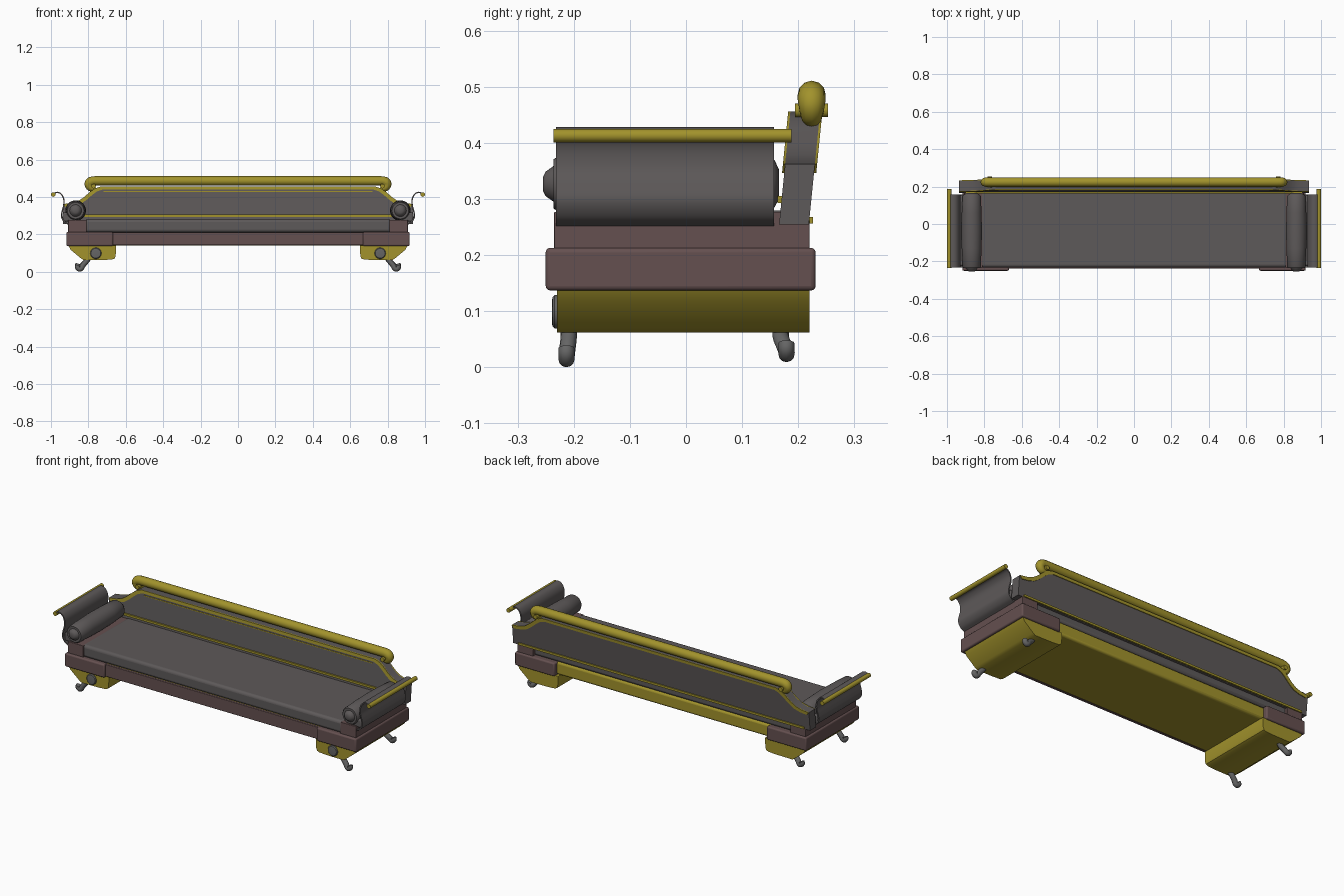
import bpy, bmesh, math
from mathutils import Vector

if "Cube" in bpy.data.objects:
    bpy.data.objects.remove(bpy.data.objects["Cube"])


def material(name, rgb):
    m = bpy.data.materials.new(name)
    m.diffuse_color = (*rgb, 1)
    m.use_nodes = True
    m.node_tree.nodes["Principled BSDF"].inputs["Base Color"].default_value = m.diffuse_color
    return m


GOLD = material("gold", (0.36, 0.29, 0.025))
WOOD = material("wood", (0.13, 0.08, 0.08))
GREY = material("fabric", (0.11, 0.10, 0.10))
METAL = material("metal", (0.13, 0.13, 0.13))


def finish(ob, mat, bevel=0, angle=35):
    if mat:
        ob.data.materials.append(mat)
    if bevel:
        b = ob.modifiers.new("bevel", "BEVEL")
        b.width, b.segments, b.limit_method = bevel, 3, "ANGLE"
        b.angle_limit = math.radians(50)
    bpy.ops.object.select_all(action="DESELECT")
    ob.select_set(True)
    bpy.context.view_layer.objects.active = ob
    bpy.ops.object.shade_smooth_by_angle(angle=math.radians(angle))
    return ob


def from_bmesh(name, bm):
    bmesh.ops.recalc_face_normals(bm, faces=bm.faces[:])
    me = bpy.data.meshes.new(name)
    bm.to_mesh(me)
    bm.free()
    ob = bpy.data.objects.new(name, me)
    bpy.context.collection.objects.link(ob)
    return ob


def prism(name, outline, y0, y1, mat, bevel=0, lean=0):
    """Extrude an x-z outline along y, optionally leaning back with height."""
    bm = bmesh.new()
    rings = [[bm.verts.new((x, y + lean * (z - 0.255), z)) for x, z in outline] for y in (y0, y1)]
    n = len(outline)
    for i in range(n):
        j = (i + 1) % n
        bm.faces.new((rings[0][i], rings[0][j], rings[1][j], rings[1][i]))
    bm.faces.new(rings[0])
    bm.faces.new(rings[1])
    return finish(from_bmesh(name, bm), mat, bevel)


def box(name, x0, x1, y0, y1, z0, z1, mat, bevel=0):
    return prism(name, [(x0, z0), (x1, z0), (x1, z1), (x0, z1)], y0, y1, mat, bevel)


def smooth_path(pts, steps=5):
    p = [Vector(q) for q in pts]
    p = [2 * p[0] - p[1]] + p + [2 * p[-1] - p[-2]]
    out = []
    for a, b, c, d in zip(p, p[1:], p[2:], p[3:]):
        for k in range(steps):
            t = k / steps
            out.append(0.5 * (2 * b + (c - a) * t + (2 * a - 5 * b + 4 * c - d) * t * t
                              + (3 * b - a - 3 * c + d) * t ** 3))
    return out + [p[-2]]


def tube(name, pts, r, mat, radii=None):
    cu = bpy.data.curves.new(name, "CURVE")
    cu.dimensions, cu.bevel_depth, cu.bevel_resolution, cu.use_fill_caps = "3D", r, 4, True
    sp = cu.splines.new("POLY")
    sp.points.add(len(pts) - 1)
    for i, q in enumerate(pts):
        sp.points[i].co = (*q, 1)
        if radii:
            sp.points[i].radius = radii(i / (len(pts) - 1))
    ob = bpy.data.objects.new(name, cu)
    bpy.context.collection.objects.link(ob)
    bpy.ops.object.select_all(action="DESELECT")
    ob.select_set(True)
    bpy.context.view_layer.objects.active = ob
    bpy.ops.object.convert(target="MESH")
    return finish(bpy.context.object, mat)


def lathe(name, x, z, profile, mat, n=32):
    """Revolve (y, radius) pairs about an axis parallel to y."""
    bm = bmesh.new()
    rings = [[bm.verts.new((x + r * math.cos(2 * math.pi * k / n), y,
                            z + r * math.sin(2 * math.pi * k / n))) for k in range(n)]
             for y, r in profile]
    for a, b in zip(rings, rings[1:]):
        for k in range(n):
            bm.faces.new((a[k], a[(k + 1) % n], b[(k + 1) % n], b[k]))
    bm.faces.new(rings[0])
    bm.faces.new(rings[-1])
    return finish(from_bmesh(name, bm), mat)


# Base frame, front rail and seat
box("base_frame", -0.7, 0.7, -0.225, 0.205, 0.14, 0.212, GOLD, 0.012)
box("front_rail", -0.68, 0.68, -0.238, -0.222, 0.142, 0.211, WOOD, 0.003)
box("seat", -0.82, 0.82, -0.232, 0.205, 0.211, 0.28, GREY, 0.015)

# Backrest outline: top edge from left to right
half = [(0.935, 0.362), (0.89, 0.368), (0.855, 0.378), (0.825, 0.398), (0.79, 0.428),
        (0.765, 0.446), (0.735, 0.456)]
top = [(-x, z) for x, z in half] + half[::-1]
prism("backrest", [(0.935, 0.255), (-0.935, 0.255)] + top, 0.166, 0.219, GREY, lean=0.1)

# Gold trim on the front and back edges of the backrest
for tag, y in (("front", 0.166), ("back", 0.219)):
    outer = [(-0.937, 0.255)] + top + [(0.937, 0.255)]
    inner = [(x * 0.985, z - 0.016) for x, z in top]
    band = top + inner[::-1]
    prism(f"{tag}_top_trim", band, y - 0.004, y + 0.004, GOLD, lean=0.1)
    zb = 0.293 if tag == "front" else 0.256
    box(f"{tag}_lower_trim", -0.9, 0.9, y - 0.003, y + 0.007, zb, zb + 0.012, GOLD)
box("front_inner_trim", -0.72, 0.72, 0.181, 0.19, 0.426, 0.431, GOLD)

# Top rail with scrolled ends
end = [(0.765, 0.486), (0.787, 0.482), (0.797, 0.468), (0.79, 0.452), (0.774, 0.447), (0.764, 0.455)]
right = [(x, 0.224, z) for x, z in smooth_path([Vector((x, 0, z)).xz for x, z in end])]
left = [(-x, y, z) for x, y, z in right[::-1]]
n_end = len(right)
tube("top_rail", left + right, 0.025, GOLD,
     lambda t: 1 - 0.5 * max(0, abs(2 * t - 1) * 1.15 - 0.35))

for s, side in ((-1, "left"), (1, "right")):
    # Peg through the scroll
    lathe(f"{side}_scroll_peg", s * 0.772, 0.458, [(0.194, 0.012), (0.253, 0.012)], GOLD, 16)

    # Wooden corner rail with rounded edges and arm base block
    box(f"{side}_corner_rail", s * 0.668, s * 0.918, -0.25, 0.231, 0.137, 0.213, WOOD, 0.008)
    box(f"{side}_arm_base", s * 0.81, s * 0.908, -0.235, 0.22, 0.21, 0.277, WOOD, 0.002)

    # Gold leg block with sloping outer side
    block = [(0.652, 0.14), (0.654, 0.085), (0.659, 0.072), (0.672, 0.066), (0.72, 0.063),
             (0.825, 0.062), (0.84, 0.072), (0.895, 0.118), (0.907, 0.14)]
    prism(f"{side}_leg_block", [(s * x, z) for x, z in block], -0.23, 0.22, GOLD)
    lathe(f"{side}_leg_rosette", s * 0.76, 0.099,
          [(-0.239, 0.018), (-0.238, 0.026), (-0.234, 0.03), (-0.225, 0.03)], METAL)

    # Curled feet
    for tag, y, dy, lift in (("front", -0.209, -0.004, 0), ("back", 0.169, 0.01, 0.009)):
        foot = smooth_path([(s * 0.797, y, 0.075), (s * 0.812, y, 0.055),
                            (s * 0.828, y + dy * 0.5, 0.036 + lift / 2),
                            (s * 0.838, y + dy, 0.019 + lift), (s * 0.848, y + dy, 0.015 + lift),
                            (s * 0.857, y + dy, 0.024 + lift), (s * 0.854, y + dy, 0.034 + lift)])
        tube(f"{side}_{tag}_foot", foot, 0.0145, METAL)

    # Bolster cushion with end button
    lathe(f"{side}_bolster", s * 0.868, 0.327,
          [(-0.255, 0.012), (-0.25, 0.022), (-0.24, 0.029), (-0.236, 0.032), (-0.236, 0.044),
           (-0.228, 0.049), (-0.13, 0.053), (-0.04, 0.055), (0.06, 0.053), (0.148, 0.049),
           (0.158, 0.042), (0.166, 0.025)], GREY)

    # Curved arm panel rolled over into a gold rail
    arm = smooth_path([(0.905, 0, 0.25), (0.932, 0, 0.266), (0.947, 0, 0.295), (0.943, 0, 0.325),
                       (0.934, 0, 0.36), (0.936, 0, 0.392), (0.95, 0, 0.415),
                       (0.968, 0, 0.421), (0.986, 0, 0.414)])
    offs = []
    for i, p in enumerate(arm):
        t = (arm[min(i + 1, len(arm) - 1)] - arm[max(i - 1, 0)]).normalized()
        offs.append(p + 0.007 * Vector((-t.z, 0, t.x)))
    prism(f"{side}_arm_panel", [(s * p.x, p.z) for p in arm + offs[::-1]], -0.232, 0.157, GREY)
    lathe(f"{side}_arm_rail", s * 0.988, 0.413, [(-0.236, 0.012), (0.188, 0.012)], GOLD, 20)
    # Padding joining the arm panel to the bolster
    box(f"{side}_arm_padding", s * 0.86, s * 0.937, -0.225, 0.155, 0.268, 0.318, GREY, 0.01)
